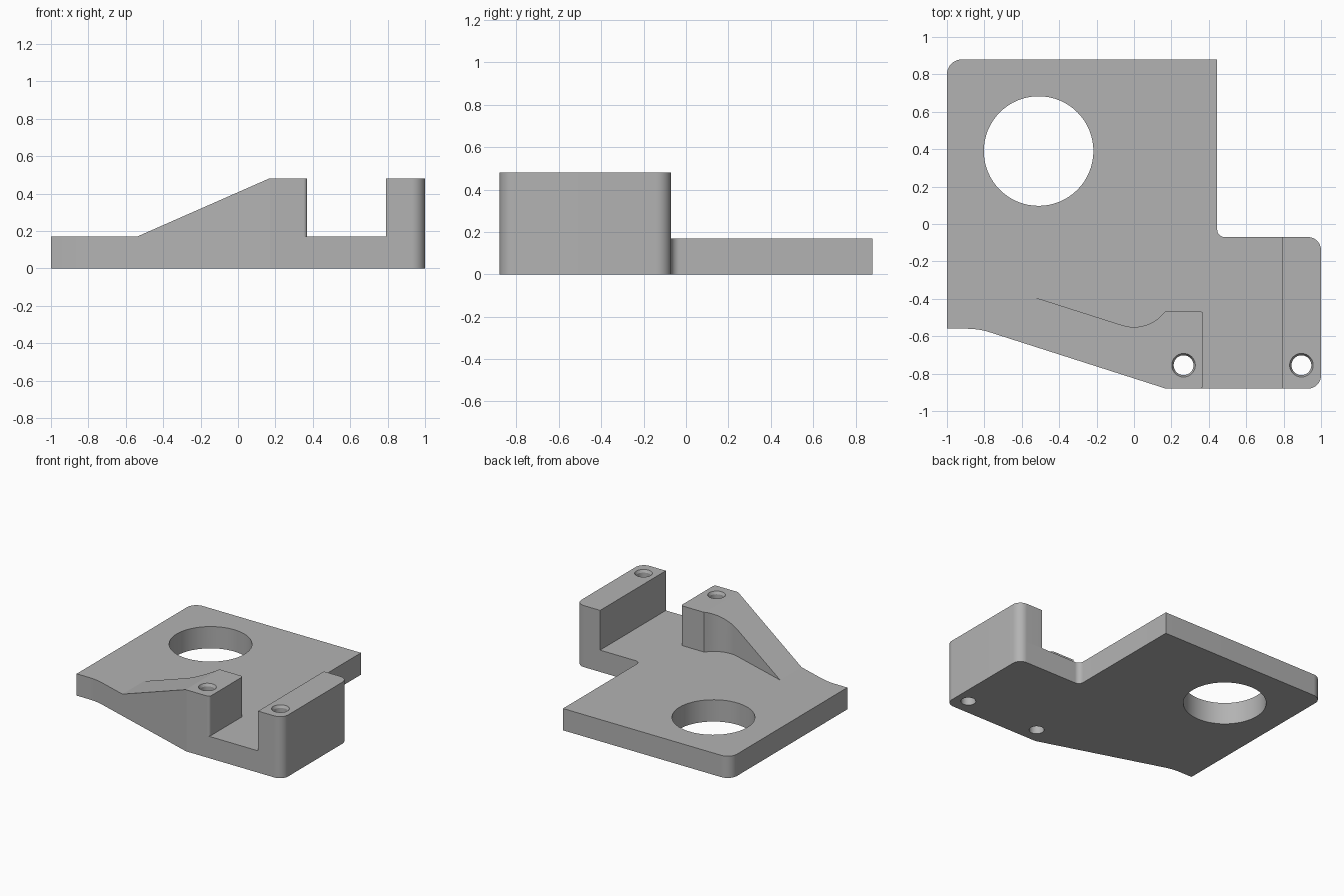
import bpy
import bmesh
from math import radians, sin, cos, tan
from mathutils import Vector

cube = bpy.data.objects.get("Cube")
if cube:
    bpy.data.objects.remove(cube, do_unlink=True)

PLATE_TOP, TOP = 0.17, 0.48
FRONT, STEP, BACK = -0.88, -0.07, 0.88
RAMP_X, BLOCK_X = -0.54, 0.165

grey = bpy.data.materials.new("machined grey")
grey.use_nodes = True
grey.diffuse_color = (0.45, 0.45, 0.45, 1)
grey.node_tree.nodes["Principled BSDF"].inputs["Base Color"].default_value = (0.45, 0.45, 0.45, 1)


def rounded(corners, steps=12):
    """Turn (x, y, radius) corners into an outline with arcs."""
    out = []
    for i, (x, y, r) in enumerate(corners):
        p = Vector((x, y))
        if r == 0:
            out.append(p)
            continue
        u = (Vector(corners[i - 1][:2]) - p).normalized()
        v = (Vector(corners[(i + 1) % len(corners)][:2]) - p).normalized()
        half = u.angle(v) / 2
        centre = p + (u + v).normalized() * r / sin(half)
        a = (p + u * r / tan(half) - centre).normalized()
        b = (p + v * r / tan(half) - centre).normalized()
        out += [centre + a.slerp(b, k / steps) * r for k in range(steps + 1)]
    return out


def extrude(name, outline, z0, z1, ramp=False):
    bm = bmesh.new()
    base = bm.faces.new([bm.verts.new((p.x, p.y, z0)) for p in outline])
    top = bmesh.ops.extrude_face_region(bm, geom=[base], use_keep_orig=True)["geom"]
    for v in top:
        if isinstance(v, bmesh.types.BMVert):
            v.co.z = z1
    if ramp:
        # Slice off everything above the sloping top
        bmesh.ops.bisect_plane(
            bm, geom=bm.verts[:] + bm.edges[:] + bm.faces[:], dist=1e-5,
            plane_co=(RAMP_X, 0, z0), plane_no=(z0 - z1, 0, BLOCK_X - RAMP_X),
            clear_outer=True)
        bmesh.ops.holes_fill(bm, edges=[e for e in bm.edges if e.is_boundary])
    bmesh.ops.recalc_face_normals(bm, faces=bm.faces)
    mesh = bpy.data.meshes.new(name)
    bm.to_mesh(mesh)
    bm.free()
    mesh.materials.append(grey)
    obj = bpy.data.objects.new(name, mesh)
    bpy.context.collection.objects.link(obj)
    return obj


def drill(obj, x, y, z0, z1, r0, r1):
    bpy.ops.mesh.primitive_cone_add(vertices=64, radius1=r0, radius2=r1, depth=z1 - z0,
                                    location=(x, y, (z0 + z1) / 2))
    cutter = bpy.context.object
    cutter.hide_render = True
    cutter.data.materials.append(grey)
    mod = obj.modifiers.new("hole", "BOOLEAN")
    mod.operation, mod.solver, mod.object = "DIFFERENCE", "EXACT", cutter
    bpy.context.view_layer.objects.active = obj
    bpy.ops.object.modifier_apply(modifier=mod.name)
    bpy.data.objects.remove(cutter, do_unlink=True)


# Base plate with the stepped side and slanted front
plate = extrude("base_plate", rounded([
    (-1, -0.56, 0), (-0.83, -0.56, 0.4), (0.17, FRONT, 0), (1, FRONT, 0.07),
    (1, STEP, 0.07), (0.445, STEP, 0.04), (0.445, BACK, 0), (-1, BACK, 0.08)]), 0, PLATE_TOP)

# Ramped rib that rises into a square block, with a scooped inner side
scoop = [Vector((0.206 * cos(radians(a)), -0.345 + 0.206 * sin(radians(a))))
         for a in range(-36, -109, -6)]
block = rounded([(0.17, FRONT, 0), (0.37, FRONT, 0.02), (0.37, -0.465, 0.02), (0.17, -0.465, 0)])
ends = [Vector((-0.7, -0.338)), Vector((-0.7, -0.6016))]
rib = extrude("ramped_rib", block + scoop[1:] + ends, PLATE_TOP, TOP, ramp=True)

# Upright wall on the left edge
wall = extrude("side_wall", rounded([
    (0.79, FRONT, 0), (1, FRONT, 0.07), (1, STEP, 0.07), (0.79, STEP, 0)]), PLATE_TOP, TOP)

# Large bore, then the two bolt holes with chamfered mouths
drill(plate, -0.51, 0.39, -0.1, 0.3, 0.293, 0.293)
for post, x in ((rib, 0.265), (wall, 0.895)):
    for part in (plate, post):
        drill(part, x, -0.755, -0.1, 0.6, 0.053, 0.053)
    drill(post, x, -0.755, 0.45, 0.49, 0.048, 0.068)

# Smooth arcs, keep edges sharp
for part in (plate, rib, wall):
    bpy.ops.object.select_all(action="DESELECT")
    part.select_set(True)
    bpy.context.view_layer.objects.active = part
    bpy.ops.object.shade_smooth_by_angle(angle=radians(15))
